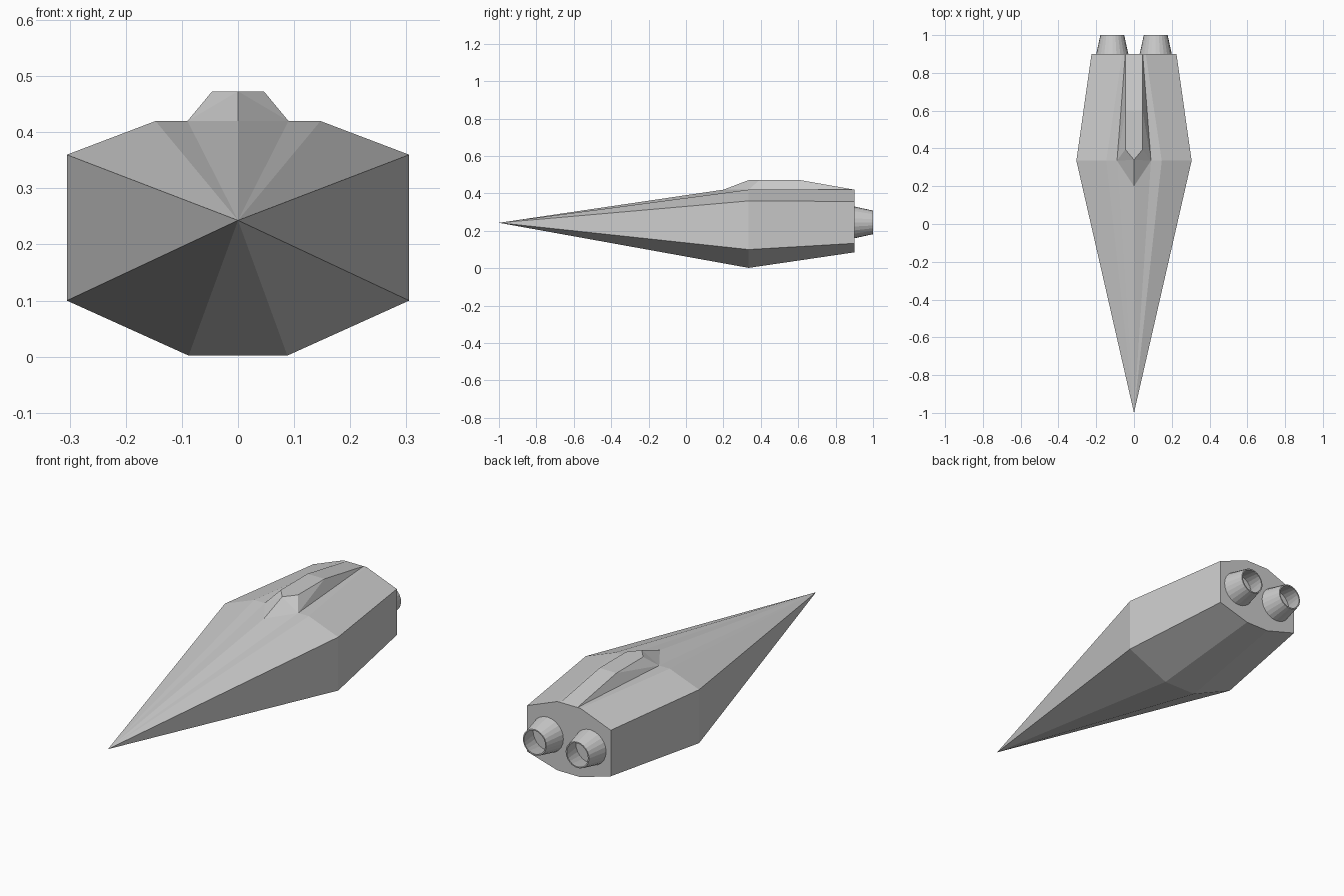
import bpy, bmesh, math
from mathutils import Matrix

if "Cube" in bpy.data.objects:
    bpy.data.objects.remove(bpy.data.objects["Cube"])


def finish(bm, name):
    bmesh.ops.recalc_face_normals(bm, faces=bm.faces[:])
    me = bpy.data.meshes.new(name)
    bm.to_mesh(me)
    bm.free()
    ob = bpy.data.objects.new(name, me)
    bpy.context.collection.objects.link(ob)
    return ob


# Hull: right half, mirrored; sections run from spine base round to the keel
bm = bmesh.new()
V = bm.verts.new
nose = V((0, -1, 0.243))
mid = [V(p) for p in [(0.09, 0.335, 0.42), (0.147, 0.335, 0.42), (0.305, 0.335, 0.36),
                      (0.305, 0.335, 0.10), (0.088, 0.335, 0.002), (0, 0.335, 0.002)]]
rear = [V(p) for p in [(0.046, 0.9, 0.42), (0.062, 0.9, 0.42), (0.225, 0.9, 0.357),
                       (0.225, 0.9, 0.133), (0.062, 0.9, 0.085), (0, 0.9, 0.085)]]
for i in range(5):
    bm.faces.new((nose, mid[i], mid[i + 1]))
    bm.faces.new((mid[i], rear[i], rear[i + 1], mid[i + 1]))

# Raised spine on the back of the hull
tip = V((0, 0.2, 0.42))
front_c, front_r = V((0, 0.34, 0.473)), V((0.046, 0.395, 0.473))
back_c, back_r = V((0, 0.6, 0.473)), V((0.046, 0.6, 0.473))
end_c = V((0, 0.9, 0.42))
for f in [(nose, tip, mid[0]), (tip, mid[0], front_c), (mid[0], front_r, front_c),
          (mid[0], back_r, front_r), (mid[0], rear[0], back_r),
          (front_c, front_r, back_r, back_c), (back_c, back_r, rear[0], end_c)]:
    bm.faces.new(f)

# Stern plate
bm.faces.new(rear + [end_c])
hull = finish(bm, "hull")
mirror = hull.modifiers.new("mirror", 'MIRROR')
mirror.use_axis[0] = True
mirror.use_clip = True


# Hollow tapered engine nozzles, profile (radius, y) spun around the y axis
def nozzle(name, x, sides=24):
    bm = bmesh.new()
    profile = [(0.085, 0.9), (0.063, 1.0), (0.057, 1.0), (0.075, 0.905), (0, 0.905)]
    vs = [bm.verts.new((r, y, 0)) for r, y in profile]
    es = [bm.edges.new(pair) for pair in zip(vs, vs[1:])]
    bmesh.ops.spin(bm, geom=vs + es, cent=(0, 0, 0), axis=(0, 1, 0),
                   angle=math.tau, steps=sides)
    bmesh.ops.remove_doubles(bm, verts=bm.verts[:], dist=0.0005)
    bmesh.ops.transform(bm, matrix=Matrix.Translation((x, 0, 0.245)), verts=bm.verts[:])
    return finish(bm, name)


nozzle("nozzle_left", -0.115)
nozzle("nozzle_right", 0.115)
